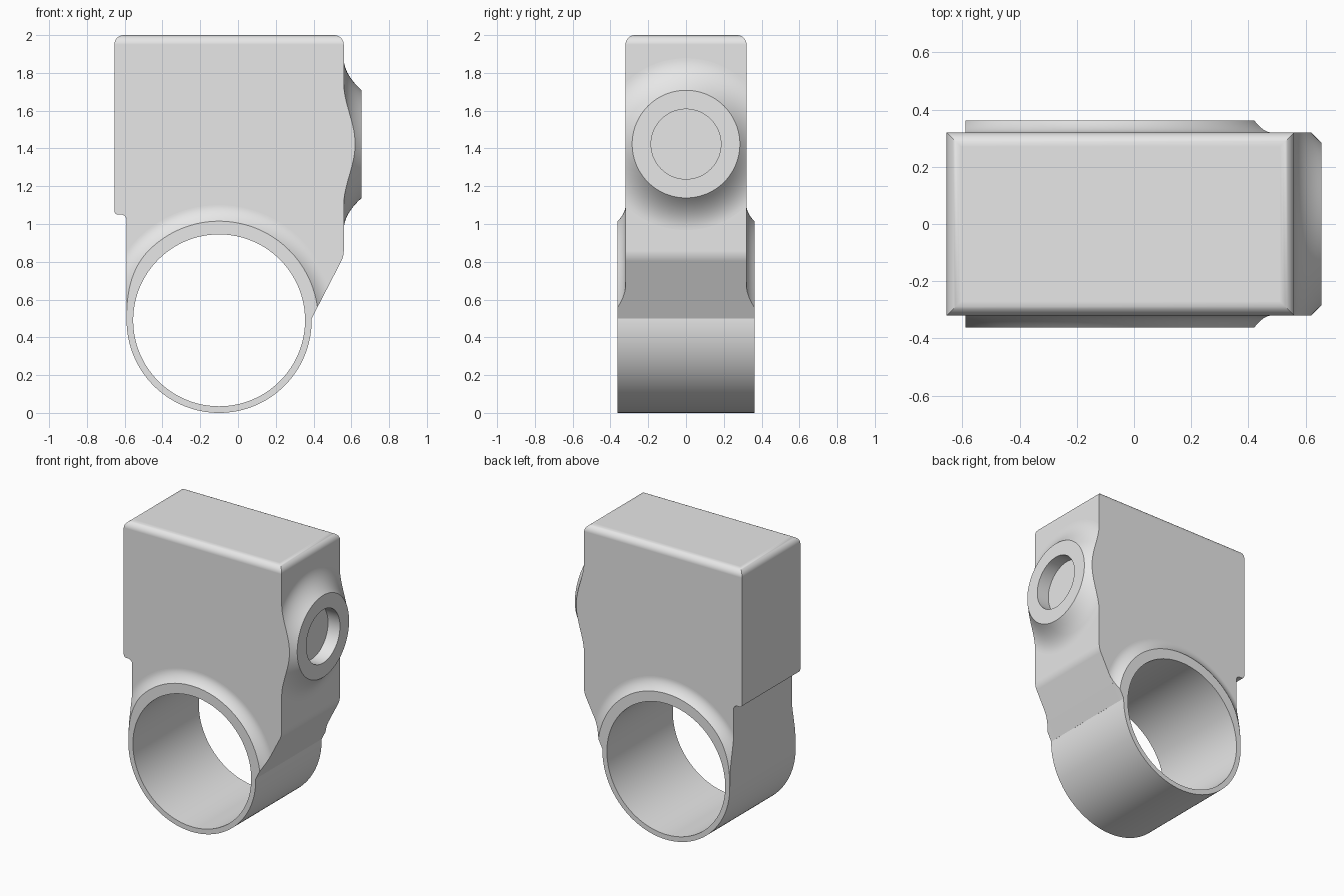
import bpy, bmesh, math
from mathutils import Vector

if "Cube" in bpy.data.objects:
    bpy.data.objects.remove(bpy.data.objects["Cube"])

grey = bpy.data.materials.new("light_grey")
grey.diffuse_color = (0.8, 0.8, 0.8, 1)
grey.use_nodes = True
grey.node_tree.nodes["Principled BSDF"].inputs["Base Color"].default_value = grey.diffuse_color

CX, CZ = -0.10, 0.49          # ring centre
HALF = 0.32                   # half thickness of the body
SLANT = math.radians(27.3)    # lean of the lower right face
SEG = 128


def finish(name, bm, angle=25):
    bmesh.ops.recalc_face_normals(bm, faces=bm.faces[:])
    me = bpy.data.meshes.new(name)
    bm.to_mesh(me)
    bm.free()
    ob = bpy.data.objects.new(name, me)
    bpy.context.collection.objects.link(ob)
    me.materials.append(grey)
    bpy.ops.object.select_all(action='DESELECT')
    ob.select_set(True)
    bpy.context.view_layer.objects.active = ob
    bpy.ops.object.shade_smooth_by_angle(angle=math.radians(angle))
    return ob


def arc(cx, cz, r, a0, a1, n):
    steps = [math.radians(a0 + (a1 - a0) * i / n) for i in range(n + 1)]
    return [(cx + r * math.cos(a), cz + r * math.sin(a)) for a in steps]


def cove(r0, r1, a0, a1, n=12):
    """Concave flare from (r0, a0) out to (r1, a1)."""
    return [(r0 + (r1 - r0) * i / n, a1 + (a0 - a1) * (1 - i / n) ** 2)
            for i in range(n + 1)]


def lathe(section, place):
    """Sweep a closed (radius, along) section round an axis."""
    bm = bmesh.new()
    rings = []
    for i in range(SEG):
        t = 2 * math.pi * i / SEG
        rings.append([bm.verts.new(place(r, a, t)) for r, a in section(t)])
    n = len(rings[0])
    for i in range(SEG):
        p, q = rings[i], rings[(i + 1) % SEG]
        for j in range(n):
            k = (j + 1) % n
            bm.faces.new((p[j], p[k], q[k], q[j]))
    bmesh.ops.remove_doubles(bm, verts=bm.verts[:], dist=1e-5)
    return bm


def trim(bm, co, no):
    """Cut away everything beyond a plane and close the cut."""
    bmesh.ops.bisect_plane(bm, geom=bm.verts[:] + bm.edges[:] + bm.faces[:],
                           plane_co=Vector(co), plane_no=Vector(no), clear_outer=True)
    bmesh.ops.holes_fill(bm, edges=[e for e in bm.edges if e.is_boundary], sides=0)


def on_ring(r, a, t):
    return (CX + r * math.cos(t), a, CZ + r * math.sin(t))


# body: extruded outline, open below where the ring sits
outline = [(-0.655, 2.0), (0.56, 2.0)]
outline += arc(0.44, 0.858, 0.12, 0, -27.3, 5)
outline += [(0.39, 0.5)]
outline += arc(CX, CZ, 0.47, 0, 180, 48)
outline += [(-0.59, CZ)]
outline += arc(-0.62, 1.02, 0.03, 0, 90, 6)
outline += arc(-0.635, 1.07, 0.02, 270, 180, 6)
bm = bmesh.new()
face = bm.faces.new([bm.verts.new((x, -HALF, z)) for x, z in outline])
ext = bmesh.ops.extrude_face_region(bm, geom=[face])
bmesh.ops.translate(bm, vec=(0, 2 * HALF, 0),
                    verts=[v for v in ext["geom"] if isinstance(v, bmesh.types.BMVert)])
bmesh.ops.recalc_face_normals(bm, faces=bm.faces[:])
top = [e for e in bm.edges if all(v.co.z > 1.99 for v in e.verts)]
bmesh.ops.bevel(bm, geom=top, offset=0.05, segments=8, profile=0.5, affect='EDGES')
body = finish("body", bm)
wn = body.modifiers.new("even_normals", 'WEIGHTED_NORMAL')
wn.keep_sharp = True

# clamp ring
finish("clamp_ring", lathe(
    lambda t: [(0.455, -0.362), (0.49, -0.362), (0.49, 0.362), (0.455, 0.362)], on_ring))


# flared collar blending the ring into each body side
def collar_section(t):
    u = min(max((t - math.radians(136)) / math.radians(44), 0), 1)
    r = 0.525 - 0.035 * u * u * (3 - 2 * u)
    flare = cove(r, r + 0.085, -0.362, -HALF)
    return [(0.47, -0.319), (0.47, -0.362)] + flare + [(r + 0.085, -0.319)]


bm = lathe(collar_section, on_ring)
trim(bm, (-0.59, 0, 0), (-1, 0, 0))
trim(bm, (0, 0, CZ), (0, 0, -1))
trim(bm, (0.39, 0, 0.5), (math.cos(SLANT), 0, -math.sin(SLANT)))
collar = finish("ring_collar", bm)
mir = collar.modifiers.new("other_side", 'MIRROR')
mir.use_axis = (False, True, False)

# flared round boss with a blind hole on the right face
boss = [(0, 0.563), (0.185, 0.563), (0.185, 0.655)]
boss += cove(0.285, 0.455, 0.655, 0.56, 14) + [(0.455, 0.555), (0, 0.555)]
bm = lathe(lambda t: boss,
           lambda r, a, t: (a, r * math.cos(t), 1.423 + r * math.sin(t)))
for s in (-1, 1):
    trim(bm, (0, s * HALF, 0), (0, s, 0))
finish("side_boss", bm)
